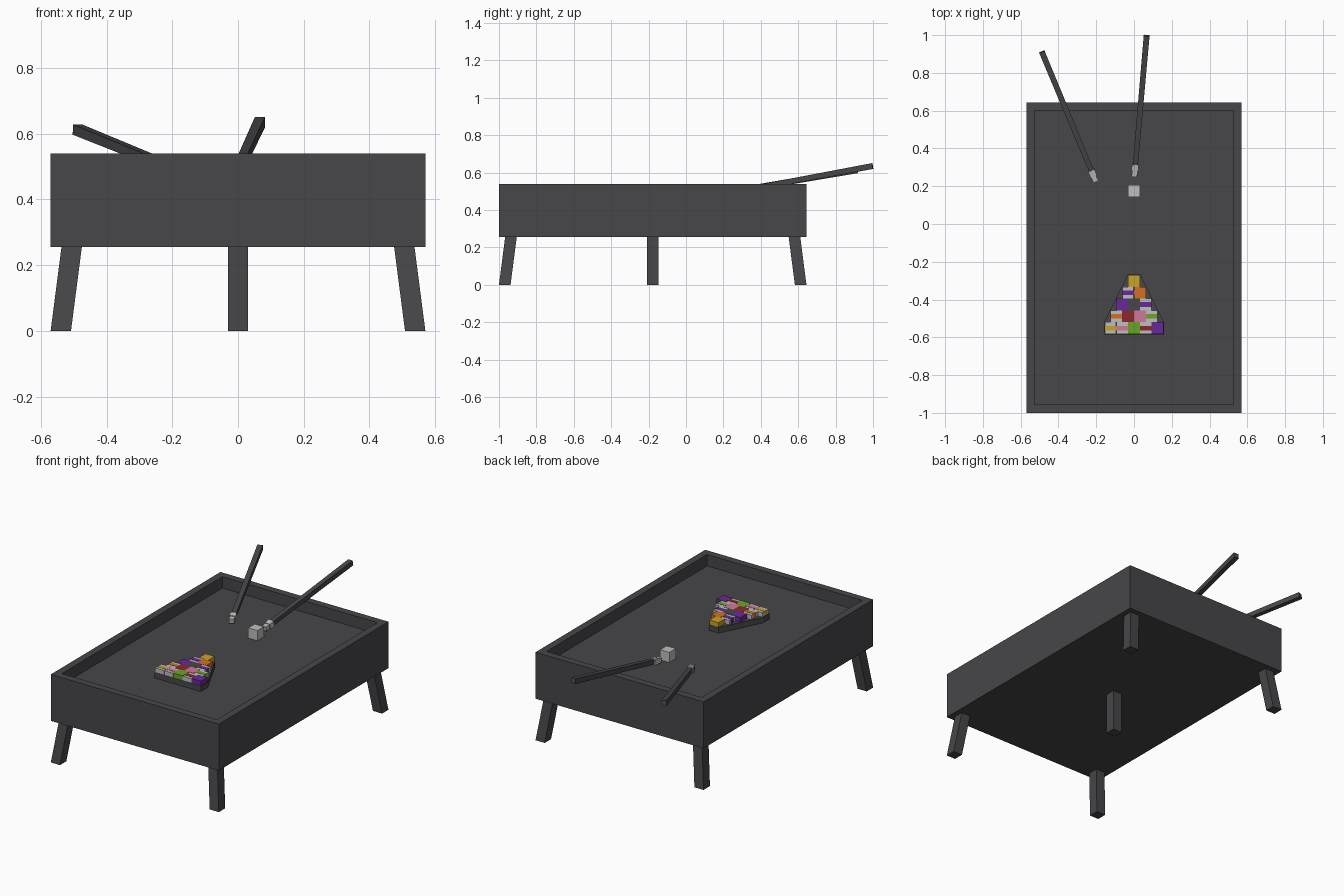
import bpy, bmesh
from mathutils import Vector

if "Cube" in bpy.data.objects:
    bpy.data.objects.remove(bpy.data.objects["Cube"])

COLOURS = {
    "charcoal": (0.063, 0.061, 0.067), "white": (0.52, 0.52, 0.52),
    "yellow": (0.60, 0.36, 0.025), "purple": (0.14, 0.022, 0.32),
    "orange": (0.64, 0.16, 0.018), "dark red": (0.26, 0.022, 0.027),
    "pink": (0.62, 0.19, 0.33), "green": (0.14, 0.38, 0.018),
}
MATS = {}
for cname, rgb in COLOURS.items():
    MATS[cname] = bpy.data.materials.new(cname)
    MATS[cname].diffuse_color = (*rgb, 1)


def finish(name, bm, colour):
    bmesh.ops.recalc_face_normals(bm, faces=bm.faces)
    me = bpy.data.meshes.new(name)
    bm.to_mesh(me)
    bm.free()
    me.materials.append(MATS[colour])
    ob = bpy.data.objects.new(name, me)
    bpy.context.collection.objects.link(ob)
    return ob


def box(name, centre, size, colour):
    bm = bmesh.new()
    bmesh.ops.create_cube(bm, size=1)
    for v in bm.verts:
        v.co = Vector(a * b + c for a, b, c in zip(v.co, size, centre))
    return finish(name, bm, colour)


def loft(name, rings, colour):
    """Closed solid between two rings of points."""
    bm = bmesh.new()
    a, b = [[bm.verts.new(p) for p in r] for r in rings]
    bm.faces.new(a)
    bm.faces.new(b)
    n = len(a)
    for i in range(n):
        bm.faces.new((a[i], a[(i + 1) % n], b[(i + 1) % n], b[i]))
    return finish(name, bm, colour)


def square(x, y, z, h):
    return [(x + sx * h, y + sy * h, z) for sx, sy in ((-1, -1), (1, -1), (1, 1), (-1, 1))]


MID_Y, HALF_X, HALF_Y = -0.178, 0.57, 0.822
BASE, RIM, FLOOR = 0.255, 0.54, 0.47

# Table body: box with the top inset and pushed down as the playing surface
bm = bmesh.new()
bmesh.ops.create_cube(bm, size=2)
for v in bm.verts:
    v.co = Vector((v.co.x * HALF_X, MID_Y + v.co.y * HALF_Y, RIM if v.co.z > 0 else BASE))
top = max(bm.faces, key=lambda f: f.calc_center_median().z)
bmesh.ops.inset_region(bm, faces=[top], thickness=0.0625)
bed = bmesh.ops.extrude_face_region(bm, geom=[top])
for v in [g for g in bed["geom"] if isinstance(g, bmesh.types.BMVert)]:
    v.co.z = FLOOR
if top.is_valid:
    bmesh.ops.delete(bm, geom=[top], context="FACES_ONLY")
finish("table_body", bm, "charcoal")

# Splayed corner legs and a straight centre leg
for sx in (-1, 1):
    for sy in (-1, 1):
        low = square(sx * (HALF_X - 0.031), MID_Y + sy * (HALF_Y - 0.031), 0, 0.031)
        high = square(sx * (HALF_X - 0.064), MID_Y + sy * (HALF_Y - 0.064), BASE, 0.031)
        loft(f"corner_leg_{'left' if sx < 0 else 'right'}_{'front' if sy < 0 else 'back'}",
             (low, high), "charcoal")
loft("centre_leg", (square(0, MID_Y, 0, 0.031), square(0, MID_Y, BASE, 0.031)), "charcoal")

# Racked block balls; a trailing * marks a striped ball
ROWS = [["yellow"],
        ["purple*", "orange"],
        ["purple", "charcoal", "purple*"],
        ["orange*", "dark red", "pink", "green*"],
        ["yellow*", "pink*", "green", "dark red*", "purple"]]
S = 0.0625
BACK = -0.27
for i, row in enumerate(ROWS):
    for j, colour in enumerate(row):
        c = ((j - i / 2) * S, BACK - (i + 0.5) * S, FLOOR + S / 2)
        if colour.endswith("*"):
            box(f"ball_{i}_{j}", c, (S - 0.003, S, S - 0.003), "white")
            box(f"ball_stripe_{i}_{j}", c, (S, S * 0.4, S), colour[:-1])
        else:
            box(f"ball_{i}_{j}", c, (S, S, S), colour)
box("cue_ball", (0, 0.175, FLOOR + S / 2), (S, S, S), "white")

# Triangular rack around the lower part of the balls
e = 0.002
outline = [(S / 2 + e, BACK + e), (2.5 * S + e, BACK - 4 * S), (2.5 * S + e, BACK - 5 * S - e)]
outline += [(-x, y) for x, y in reversed(outline)]
loft("rack", [[(x, y, z) for x, y in outline] for z in (FLOOR, FLOOR + 0.034)], "charcoal")


# Cues: tapered shaft, wider ferrule and narrow tip
def cue(name, butt, tip):
    butt, tip = Vector(butt), Vector(tip)
    d = (butt - tip).normalized()
    side = d.cross(Vector((0, 0, 1))).normalized()
    up = side.cross(d)

    def ring(p, w):
        return [p + (side * a + up * b) * w / 2 for a, b in ((-1, -1), (1, -1), (1, 1), (-1, 1))]
    loft(name + "_shaft", (ring(butt, 0.031), ring(tip + d * 0.04, 0.027)), "charcoal")
    loft(name + "_ferrule", (ring(tip + d * 0.065, 0.037), ring(tip + d * 0.03, 0.035)), "white")
    loft(name + "_tip", (ring(tip + d * 0.03, 0.027), ring(tip, 0.030)), "white")


cue("left_cue", (-0.488, 0.912, 0.612), (-0.202, 0.225, 0.496))
cue("right_cue", (0.067, 0.998, 0.635), (0.002, 0.252, 0.496))

for m in bpy.data.materials:
    if m.users and not m.is_grease_pencil:
        m.use_nodes = True
        m.node_tree.nodes["Principled BSDF"].inputs["Base Color"].default_value = m.diffuse_color
